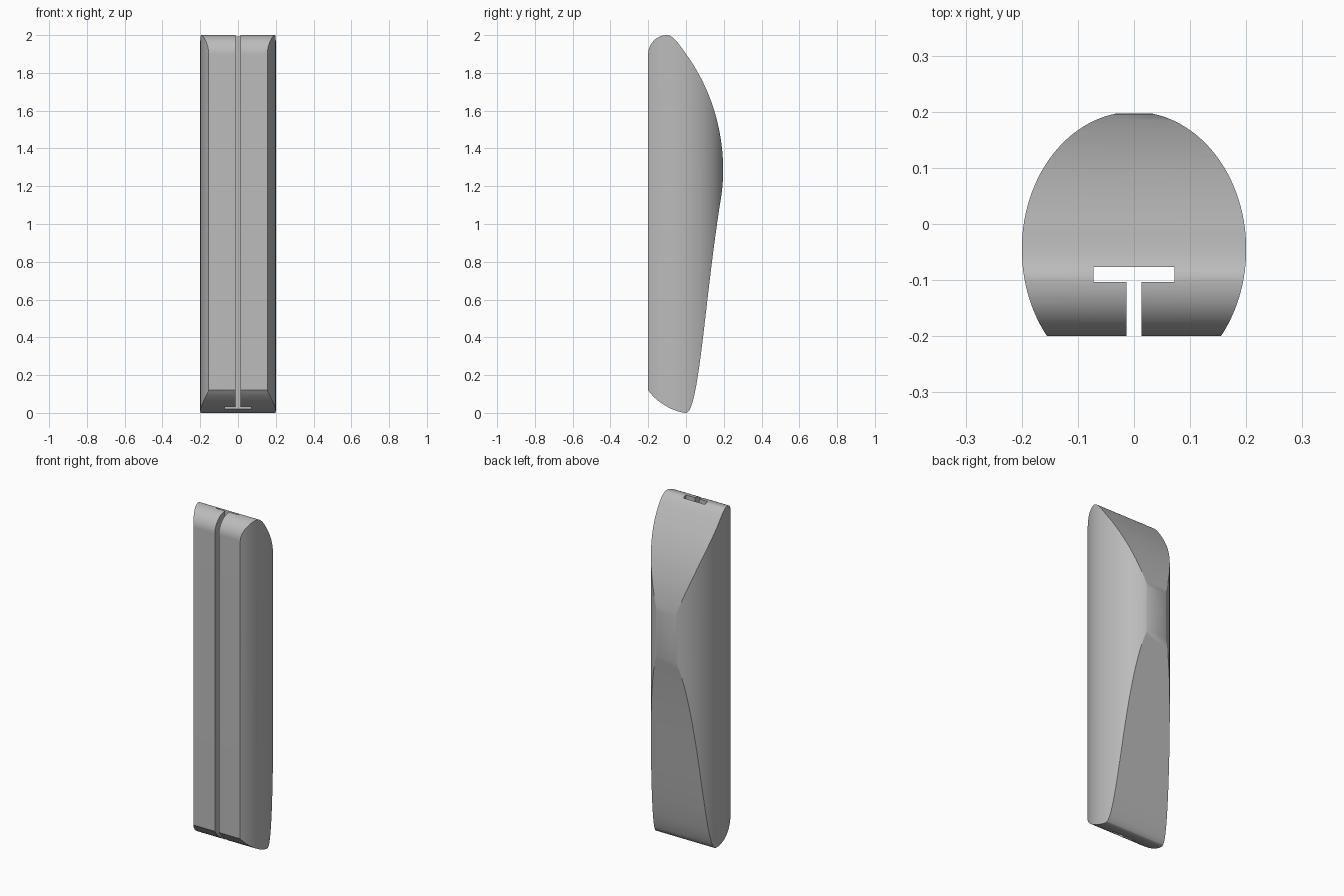
import bpy
import bmesh
import math
from mathutils import Vector
from mathutils.geometry import interpolate_bezier

cube = bpy.data.objects.get("Cube")
if cube:
    bpy.data.objects.remove(cube, do_unlink=True)

grey = bpy.data.materials.new("plain_grey")
grey.use_nodes = True
tone = (0.5, 0.5, 0.5, 1)
grey.diffuse_color = tone
grey.node_tree.nodes["Principled BSDF"].inputs["Base Color"].default_value = tone


def bezier_outline(segments, steps=24):
    """Join bezier segments, each given as start, handle, handle, end."""
    points = []
    for a, b, c, d in segments:
        curve = interpolate_bezier(*(Vector((*p, 0)) for p in (a, b, c, d)), steps)
        for p in curve:
            if not points or (p - points[-1]).length > 1e-5:
                points.append(p)
    return [(p.x, p.y) for p in points]


def prism(name, outline, place, depth):
    """Extrude a closed outline along the given direction."""
    bm = bmesh.new()
    face = bm.faces.new([bm.verts.new(place(u, v)) for u, v in outline])
    moved = bmesh.ops.extrude_face_region(bm, geom=[face])["geom"]
    bmesh.ops.translate(bm, vec=depth, verts=[g for g in moved if isinstance(g, bmesh.types.BMVert)])
    bmesh.ops.recalc_face_normals(bm, faces=bm.faces)
    mesh = bpy.data.meshes.new(name)
    bm.to_mesh(mesh)
    bm.free()
    mesh.materials.append(grey)
    obj = bpy.data.objects.new(name, mesh)
    bpy.context.collection.objects.link(obj)
    return obj


def apply_boolean(obj, cutter, operation):
    mod = obj.modifiers.new(operation.lower(), "BOOLEAN")
    mod.operation = operation
    mod.object = cutter
    mod.solver = "EXACT"
    bpy.context.view_layer.objects.active = obj
    bpy.ops.object.modifier_apply(modifier=mod.name)
    bpy.data.objects.remove(cutter, do_unlink=True)


# Side outline (y, z): curved foot, long tapering back, rounded top, flat front
side = bezier_outline([
    ((-0.2, 0.12), (-0.16, 0.06), (-0.07, 0.005), (0, 0)),
    ((0, 0), (0.07, 0), (0.1, 0.62), (0.187, 1.15)),
    ((0.187, 1.15), (0.215, 1.34), (0.19, 1.64), (0, 1.9)),
    ((0, 1.9), (-0.04, 1.957), (-0.07, 2), (-0.1, 2)),
    ((-0.1, 2), (-0.16, 2), (-0.2, 1.95), (-0.2, 1.9)),
])
body = prism("handle_body", side, lambda y, z: (-0.3, y, z), (0.6, 0, 0))

# Plan outline (x, y): oval with a flat front
start = math.asin(-0.155 / 0.245)
count = 96
plan = []
for i in range(count + 1):
    a = start + (math.pi - 2 * start) * i / count
    plan.append((0.2 * math.cos(a), -0.045 + 0.245 * math.sin(a)))
column = prism("plan_column", plan, lambda x, y: (x, y, -0.1), (0, 0, 2.2))
apply_boolean(body, column, "INTERSECT")

# T-shaped slot running the full height
half = [(0.013, -0.3), (0.013, -0.103), (0.072, -0.103), (0.072, -0.077)]
tee = half + [(-x, y) for x, y in reversed(half)]
slot = prism("slot_cutter", tee, lambda x, y: (x, y, -0.1), (0, 0, 2.2))
apply_boolean(body, slot, "DIFFERENCE")

# Smooth shading with crisp edges
bpy.ops.object.select_all(action="DESELECT")
body.select_set(True)
bpy.context.view_layer.objects.active = body
bpy.ops.object.shade_smooth_by_angle(angle=math.radians(25))
